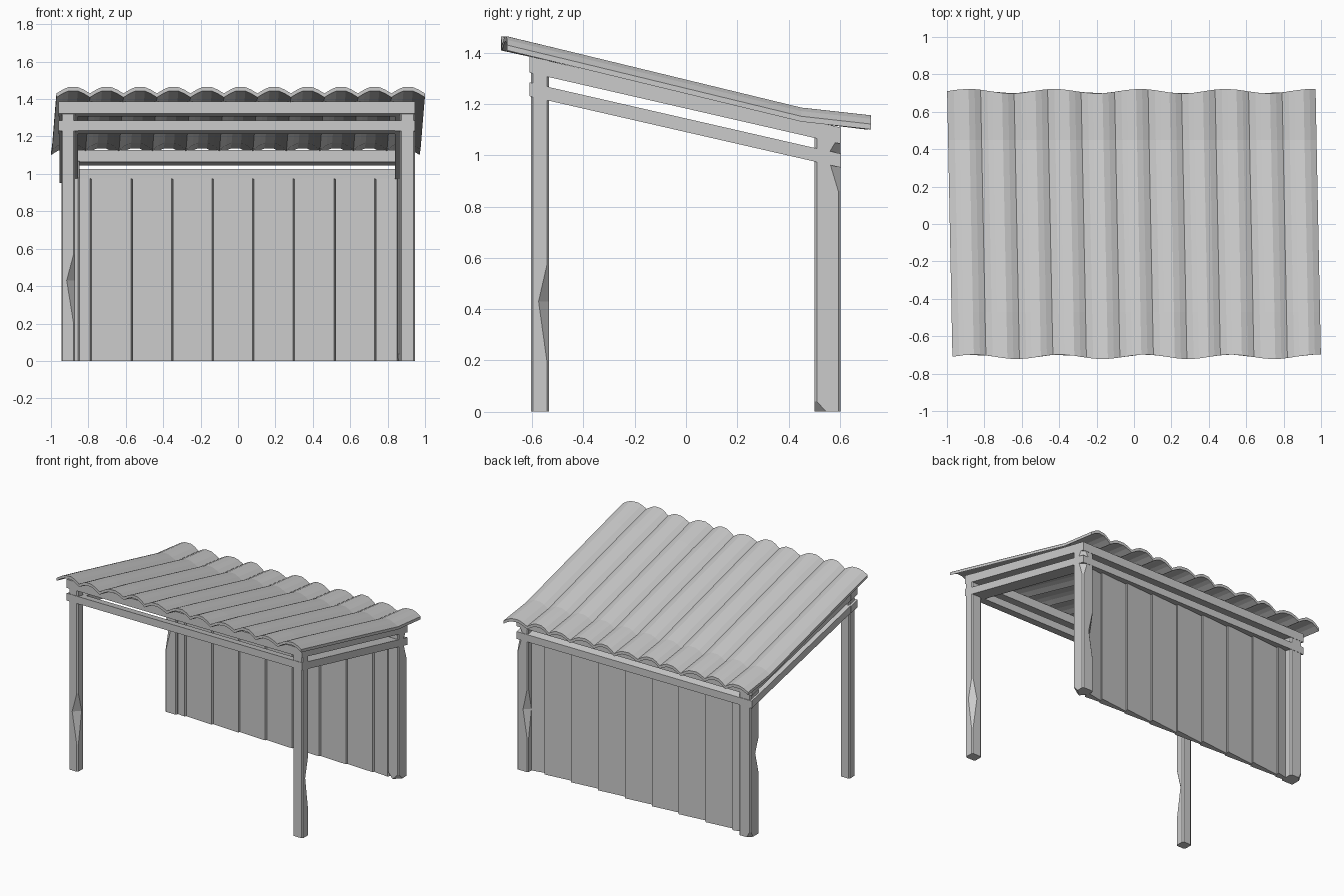
import bpy, bmesh, math

cube = bpy.data.objects.get("Cube")
if cube:
    bpy.data.objects.remove(cube, do_unlink=True)

grey = bpy.data.materials.new("weathered_grey")
grey.use_nodes = True
grey.diffuse_color = (0.6, 0.6, 0.6, 1)
grey.node_tree.nodes["Principled BSDF"].inputs["Base Color"].default_value = (0.6, 0.6, 0.6, 1)


def loft(name, rings):
    """Closed solid through equal-length rings of points."""
    bm = bmesh.new()
    loops = [[bm.verts.new(p) for p in ring] for ring in rings]
    n = len(loops[0])
    for a, b in zip(loops, loops[1:]):
        for i in range(n):
            j = (i + 1) % n
            bm.faces.new((a[i], a[j], b[j], b[i]))
    bm.faces.new(loops[0][::-1])
    bm.faces.new(loops[-1])
    bmesh.ops.recalc_face_normals(bm, faces=bm.faces)
    mesh = bpy.data.meshes.new(name)
    bm.to_mesh(mesh)
    bm.free()
    mesh.materials.append(grey)
    obj = bpy.data.objects.new(name, mesh)
    bpy.context.collection.objects.link(obj)
    return obj


# Posts: chamfered square section, with chipped corners at given heights
CORNERS = [(-1, -1), (1, -1), (1, 1), (-1, 1)]


def post(name, cx, cy, hx, hy, top, chips, heights):
    rings = []
    for z in [0] + heights + [top]:
        ring = []
        for sx, sy in CORNERS:
            c = chips.get((sx, sy, z), 0.008)
            along_x = (cx + sx * (hx - c), cy + sy * hy, z)
            along_y = (cx + sx * hx, cy + sy * (hy - c), z)
            ring += [along_y, along_x] if sx * sy > 0 else [along_x, along_y]
        rings.append(ring)
    return loft(name, rings)


post("front_right_post", -0.908, -0.57, 0.037, 0.035, 1.33,
     {(1, -1, 0.43): 0.045}, [0.2, 0.43, 0.57])
post("front_left_post", 0.905, -0.57, 0.04, 0.035, 1.33,
     {(1, 1, 0.43): 0.04}, [0.2, 0.43, 0.57])
post("back_right_post", -0.895, 0.552, 0.047, 0.05, 1.07,
     {(-1, -1, 0.6): 0.045, (-1, 1, 0): 0.03}, [0.04, 0.45, 0.6, 0.7])
post("back_left_post", 0.9, 0.552, 0.045, 0.05, 1.07,
     {(-1, 1, 0.45): 0.04, (1, -1, 0): 0.045, (-1, -1, 0): 0.04,
      (1, 1, 1.0): 0.05}, [0.04, 0.25, 0.45, 0.6, 0.86, 1.0])


# Two sloping rectangular frames under the roof
def beam(name, x0, x1, y0, y1, top, depth):
    rings = []
    for y in (y0, y1):
        z = top - 0.229 * y
        rings.append([(x0, y, z - depth), (x1, y, z - depth), (x1, y, z), (x0, y, z)])
    return loft(name, rings)


for level, top, depth in (("upper", 1.2465, 0.063), ("lower", 1.1445, 0.053)):
    beam(level + "_front_beam", -0.96, 0.945, -0.61, -0.535, top, depth)
    beam(level + "_back_beam", -0.955, 0.945, 0.52, 0.605, top, depth)
    beam(level + "_right_beam", -0.955, -0.855, -0.608, 0.603, top - 0.001, depth)
    beam(level + "_left_beam", 0.84, 0.945, -0.608, 0.603, top - 0.001, depth)

# Back wall of overlapping wedge boards
edges = [-0.87] + [-0.77 + 0.217 * i for i in range(8)] + [0.87]
for i, (x0, x1) in enumerate(zip(edges, edges[1:])):
    profile = [(x0 - 0.012, 0.522), (x1 - 0.02, 0.512), (x1, 0.565), (x0 - 0.012, 0.54)]
    loft(f"wall_board_{i + 1}", [[(x, y, z) for x, y in profile] for z in (0, 0.975)])

# Corrugated roof sheet with a kick at the back
WAVES, THICK = 11, 0.021
WAVE = [(0, 0), (0.2, 0.022), (0.36, 0.034), (0.64, 0.034), (0.82, 0.02)]
section = [((w + t) / WAVES, h) for w in range(WAVES) for t, h in WAVE] + [(1, 0)]


def roof_ring(y, z):
    top, under = [], []
    for u, h in section:
        x = -0.985 + 1.97 * u - 0.02 * y
        ragged = 0.012 * math.sin(u * 27) * (abs(y) > 0.6)
        top.append((x, y + ragged, z + h))
        under.append((x, y + ragged, z + h - THICK))
    return top + under[::-1]


loft("corrugated_roof", [roof_ring(y, z) for y, z in
                         ((-0.71, 1.43), (-0.47, 1.375), (0.45, 1.152), (0.71, 1.122))])
